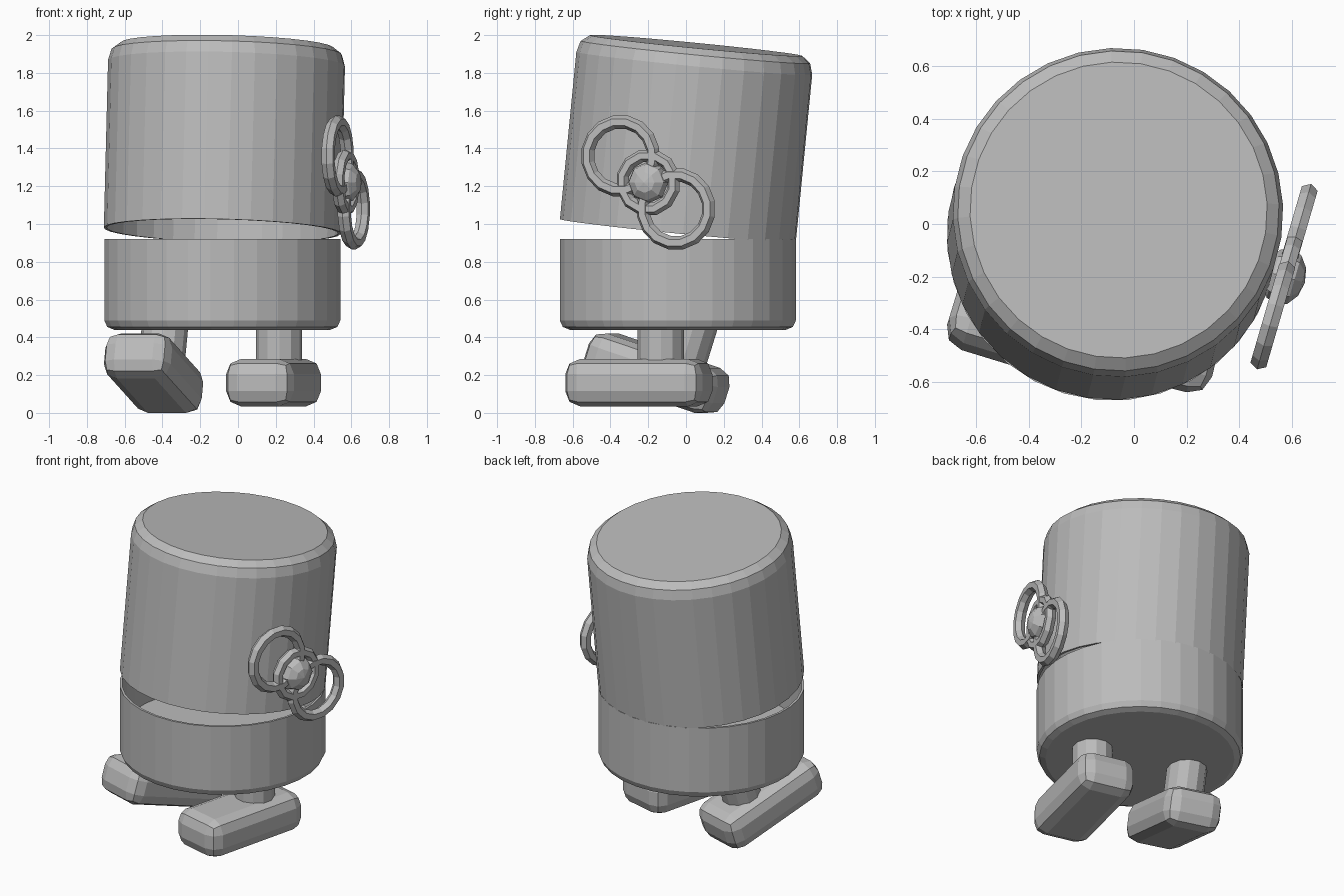
import bpy, bmesh, math
from mathutils import Matrix, Vector

cube = bpy.data.objects.get("Cube")
if cube:
    bpy.data.objects.remove(cube)

# Single grey material
grey = bpy.data.materials.new("plain_grey")
grey.use_nodes = True
grey.diffuse_color = (0.5, 0.5, 0.5, 1)
grey.node_tree.nodes["Principled BSDF"].inputs["Base Color"].default_value = (0.5, 0.5, 0.5, 1)


def add_object(name, bm, matrix):
    bmesh.ops.recalc_face_normals(bm, faces=bm.faces)
    mesh = bpy.data.meshes.new(name)
    bm.to_mesh(mesh)
    bm.free()
    mesh.materials.append(grey)
    obj = bpy.data.objects.new(name, mesh)
    bpy.context.collection.objects.link(obj)
    obj.matrix_world = matrix
    return obj


def lathe(name, profile, matrix, sides=32, closed=False):
    """Turn (radius, height) points around z; cap the ends unless the profile is a loop."""
    bm = bmesh.new()
    rings = []
    for r, z in profile:
        angles = [2 * math.pi * (i + 0.5) / sides for i in range(sides)]
        rings.append([bm.verts.new((r * math.cos(a), r * math.sin(a), z)) for a in angles])
    pairs = list(zip(rings, rings[1:]))
    if closed:
        pairs.append((rings[-1], rings[0]))
    else:
        bm.faces.new(rings[0])
        bm.faces.new(rings[-1])
    for a, b in pairs:
        for i in range(sides):
            j = (i + 1) % sides
            bm.faces.new((a[i], a[j], b[j], b[i]))
    return add_object(name, bm, matrix)


# Lower body: a cup with a rounded base and thin wall
R, WALL = 0.628, 0.015
lathe("lower_body",
      [(0.575, 0.44), (0.612, 0.455), (R, 0.49), (R, 0.92), (R - WALL, 0.92), (R - WALL, 0.6)],
      Matrix.Translation((-0.083, -0.043, 0)))

# Upper body: a hollow lid tipped backwards
axis = Vector((0.025, 0.098, 1))
tilt = axis.to_track_quat('Z', 'Y').to_matrix().to_4x4()
lathe("upper_body",
      [(R - WALL, 0.89), (R - WALL, 0), (R, 0), (R, 0.89), (0.611, 0.95), (0.565, 0.985)],
      Matrix.Translation((-0.083, -0.043, 0.965)) @ tilt)


# Feet and legs: each leg stands behind the middle of its foot
def leg_and_foot(side, centre, yaw, pitch, length):
    place = (Matrix.Translation(centre) @ Matrix.Rotation(math.radians(-yaw), 4, 'Z')
             @ Matrix.Rotation(math.radians(-pitch), 4, 'X'))
    bm = bmesh.new()
    bmesh.ops.create_cube(bm, size=1)
    bmesh.ops.scale(bm, vec=(0.37, 0.75, 0.25), verts=bm.verts)
    foot = add_object(side + "_foot", bm, place)
    bevel = foot.modifiers.new("rounding", 'BEVEL')
    bevel.width = 0.08
    bevel.segments = 2
    lathe(side + "_leg", [(0.123, 0), (0.123, length)],
          place @ Matrix.Translation((0, 0.12, 0)), sides=12)


leg_and_foot("left", (0.188, -0.25, 0.16), 14, 0, 0.32)
leg_and_foot("right", (-0.447, -0.155, 0.21), 17, 18, 0.34)

# Winding key: local z points out of the side, local x runs along the body
out = Vector((0.96, -0.28, 0)).normalized()
up = Vector((0, 0, 1))
along = up.cross(out)
key = Matrix((along, up, out)).transposed().to_4x4()
key.translation = (0.57, -0.2, 1.22)


def ring(name, x, y, major, minor, sides):
    turns = [2 * math.pi * i / 6 for i in range(6)]
    profile = [(major + minor * math.cos(a), minor * math.sin(a)) for a in turns]
    lathe(name, profile, key @ Matrix.Translation((x, y, 0)), sides, closed=True)


ring("key_upper_loop", -0.153, 0.14, 0.182, 0.036, 16)
ring("key_lower_loop", 0.153, -0.14, 0.182, 0.036, 16)
ring("key_hub_ring", 0, 0, 0.145, 0.034, 12)

bm = bmesh.new()
bmesh.ops.create_uvsphere(bm, u_segments=8, v_segments=6, radius=0.11)
bmesh.ops.scale(bm, vec=(1, 1, 0.75), verts=bm.verts)
add_object("key_hub_ball", bm, key)
